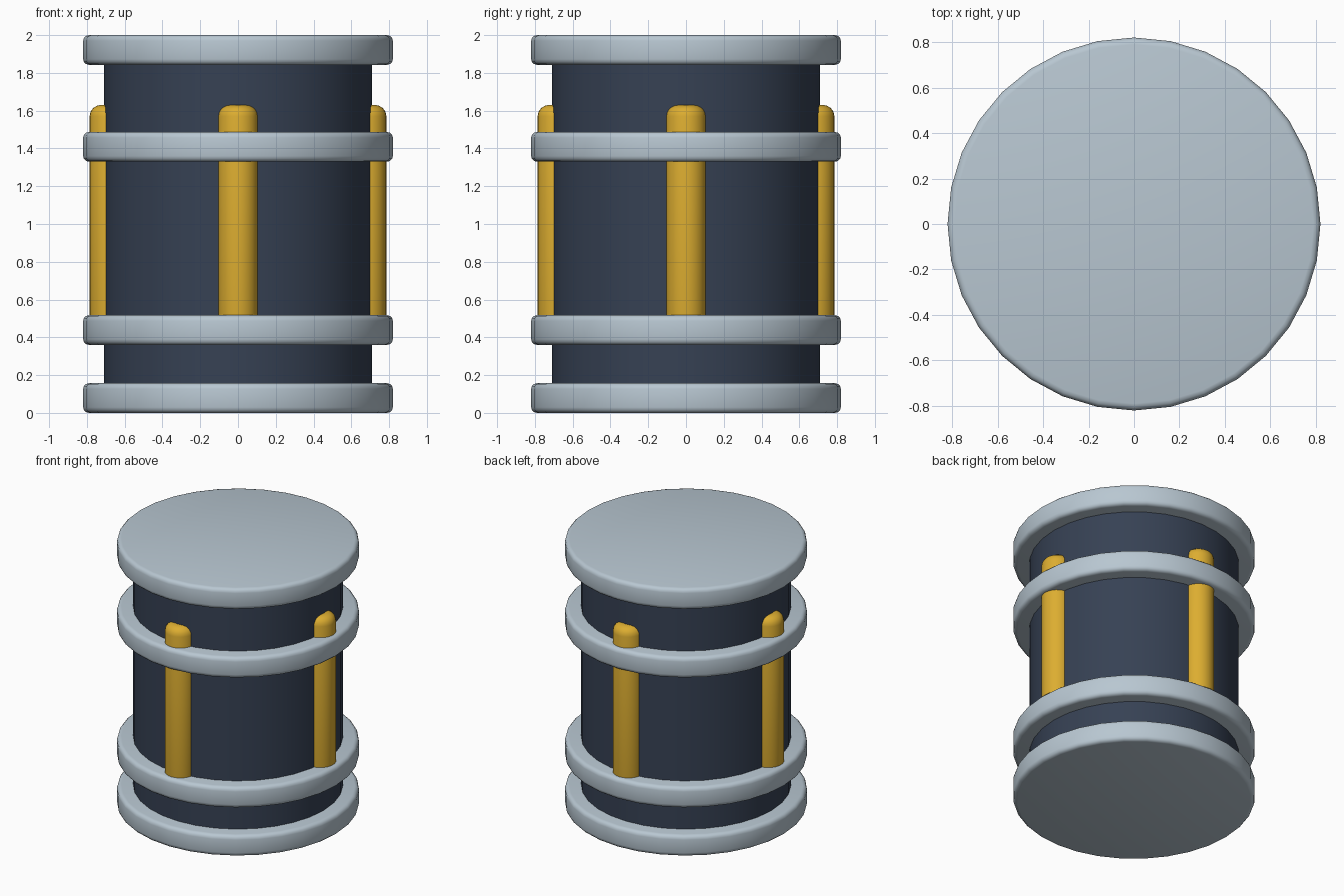
import bpy
import math

if "Cube" in bpy.data.objects:
    bpy.data.objects.remove(bpy.data.objects["Cube"])


def material(name, colour):
    m = bpy.data.materials.new(name)
    m.diffuse_color = (*colour, 1)
    m.use_nodes = True
    m.node_tree.nodes["Principled BSDF"].inputs["Base Color"].default_value = m.diffuse_color
    return m


STEEL = material("pale steel", (0.48, 0.57, 0.64))
NAVY = material("dark navy", (0.037, 0.053, 0.088))
GOLD = material("gold", (0.72, 0.42, 0.03))


def cylinder(name, mat, radius, z0, z1, x=0, y=0, sides=32, bevel=0, segments=3):
    """Upright cylinder between two heights, with optionally rounded rims."""
    bpy.ops.mesh.primitive_cylinder_add(vertices=sides, radius=radius, depth=z1 - z0,
                                        location=(x, y, (z0 + z1) / 2))
    ob = bpy.context.object
    ob.name = name
    ob.data.materials.append(mat)
    if bevel:
        mod = ob.modifiers.new("rounded rims", 'BEVEL')
        mod.width = bevel
        mod.segments = segments
        mod.limit_method = 'ANGLE'
        mod.angle_limit = math.radians(60)
        bpy.ops.object.modifier_apply(modifier=mod.name)
    bpy.ops.object.shade_smooth_by_angle(angle=math.radians(35))
    return ob


# Central drum
cylinder("drum_core", NAVY, 0.71, 0.08, 1.92)

# End caps and the two bands
for name, z0, z1 in (("bottom_cap", 0.0, 0.157), ("lower_band", 0.36, 0.517),
                     ("upper_band", 1.33, 1.487), ("top_cap", 1.843, 2.0)):
    cylinder(name, STEEL, 0.82, z0, z1, bevel=0.03)

# Four rods, half sunk into the drum and held by the bands
for i, side in enumerate(("right", "back", "left", "front")):
    a = i * math.pi / 2
    cylinder(side + "_rod", GOLD, 0.106, 0.37, 1.63, 0.68 * math.cos(a), 0.68 * math.sin(a),
             sides=24, bevel=0.06, segments=4)
